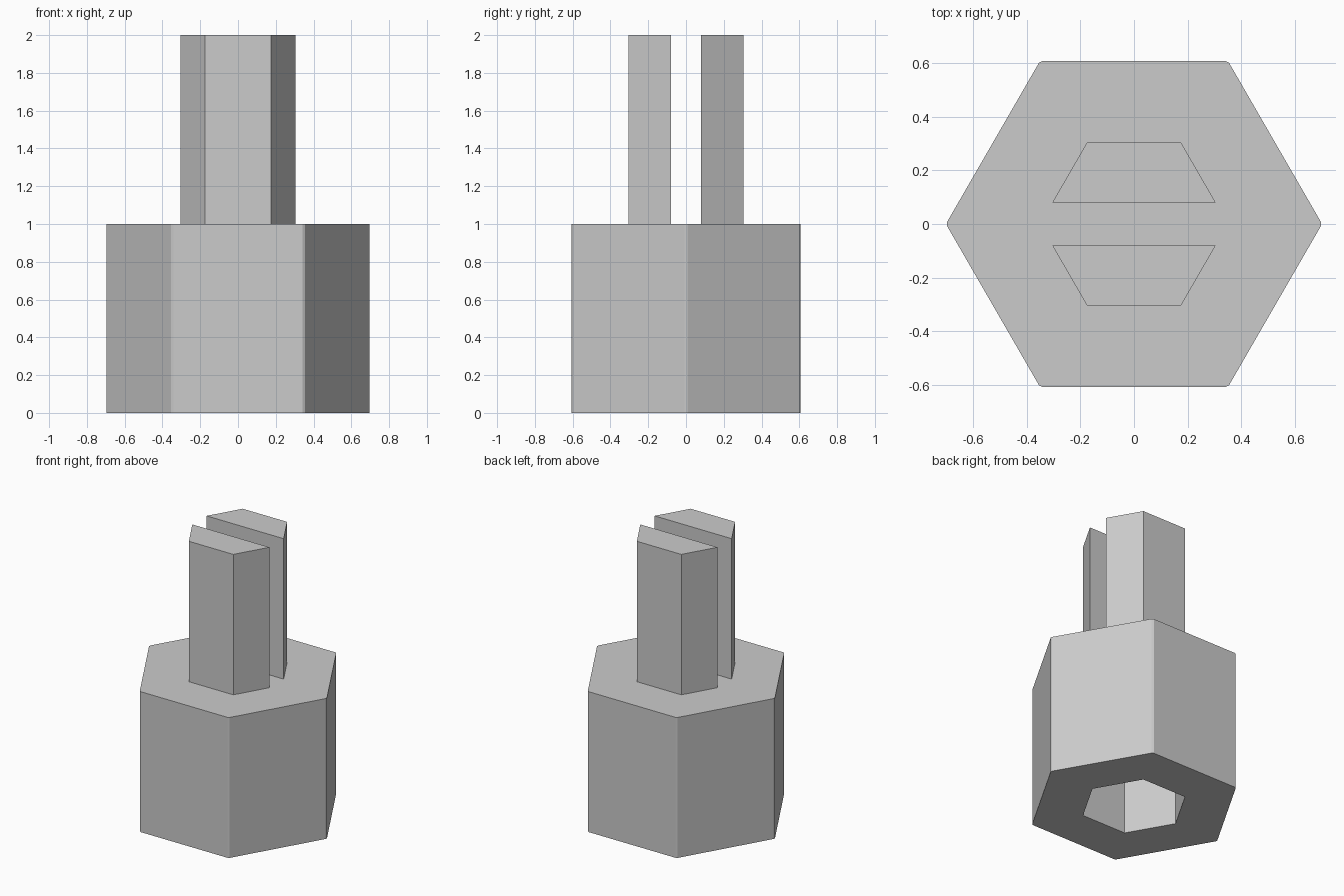
import bpy, bmesh
from math import cos, sin, pi, sqrt

cube = bpy.data.objects.get("Cube")
if cube:
    bpy.data.objects.remove(cube, do_unlink=True)

grey = bpy.data.materials.new("plain grey")
grey.use_nodes = True
colour = (0.6, 0.6, 0.6, 1)
grey.diffuse_color = colour
grey.node_tree.nodes["Principled BSDF"].inputs["Base Color"].default_value = colour


def hexagon(radius):
    return [(radius * cos(i * pi / 3), radius * sin(i * pi / 3)) for i in range(6)]


def prism(name, outline, bottom, top):
    """Extrude a flat outline upward between two heights."""
    bm = bmesh.new()
    base = bm.faces.new([bm.verts.new((x, y, bottom)) for x, y in outline])
    up = bmesh.ops.extrude_face_region(bm, geom=[base], use_keep_orig=True)["geom"]
    for v in up:
        if isinstance(v, bmesh.types.BMVert):
            v.co.z = top
    bmesh.ops.recalc_face_normals(bm, faces=bm.faces)
    mesh = bpy.data.meshes.new(name)
    bm.to_mesh(mesh)
    bm.free()
    mesh.materials.append(grey)
    obj = bpy.data.objects.new(name, mesh)
    bpy.context.collection.objects.link(obj)
    return obj


body_radius, core_radius = 0.7, 0.35
body_height, socket_depth, slot_half = 1.0, 0.9, 0.08

# Hexagonal body with slightly blunted upright corners
body = prism("hex_body", hexagon(body_radius), 0, body_height)
bm = bmesh.new()
bm.from_mesh(body.data)
uprights = [e for e in bm.edges if abs(e.verts[0].co.z - e.verts[1].co.z) > 0.5]
bmesh.ops.bevel(bm, geom=uprights, offset=0.008, offset_type='OFFSET',
                segments=1, affect='EDGES')
bm.to_mesh(body.data)
bm.free()

# Hexagonal socket cut into the underside
cutter = prism("socket_cutter", hexagon(core_radius), -0.2, socket_depth)
cutter.hide_render = True
cutter.hide_set(True)
cutter.display_type = 'WIRE'
cut = body.modifiers.new("socket", 'BOOLEAN')
cut.operation = 'DIFFERENCE'
cut.solver = 'EXACT'
cut.object = cutter

# Two prongs: a hexagonal stem split by a straight slot
flat = core_radius * sqrt(3) / 2
wide = core_radius - slot_half / sqrt(3)
narrow = core_radius / 2
for name, side in (("front_prong", -1), ("back_prong", 1)):
    outline = [(-wide, side * slot_half), (wide, side * slot_half),
               (narrow, side * flat), (-narrow, side * flat)]
    prism(name, outline, body_height, 2.0)
